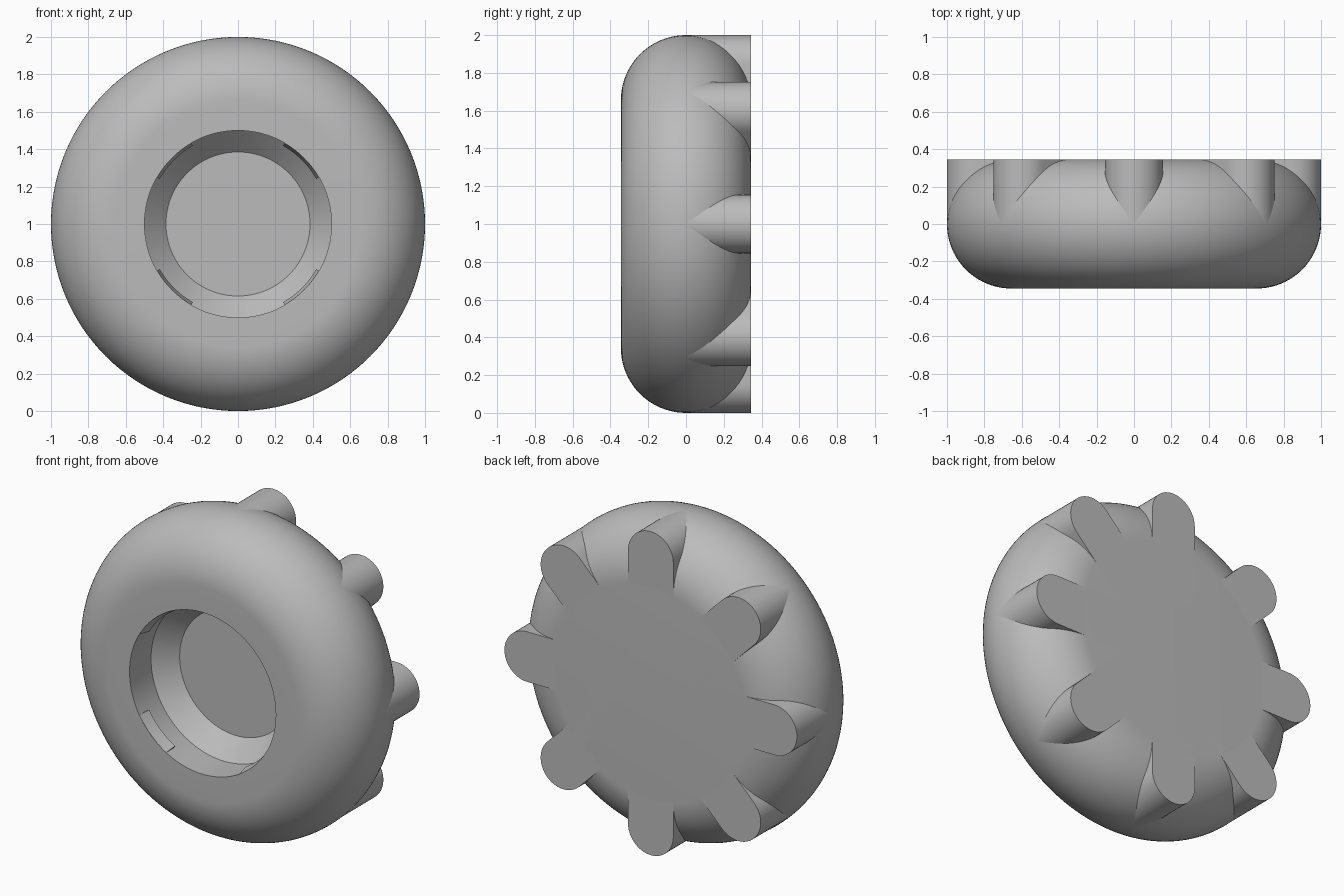
import bpy, bmesh
from math import sin, cos, pi, radians

cube = bpy.data.objects.get("Cube")
if cube:
    bpy.data.objects.remove(cube, do_unlink=True)

R, HALF, CZ = 1.0, 0.345, 1.0        # outer radius, half depth, axis height
LOBE = 0.155                         # lobe radius
SEG = 128

grey = bpy.data.materials.new("grey plastic")
grey.use_nodes = True
colour = (0.5, 0.5, 0.5, 1)
grey.diffuse_color = colour
grey.node_tree.nodes["Principled BSDF"].inputs["Base Color"].default_value = colour


def polar(r, a, y):
    return (r * cos(a), y, CZ + r * sin(a))


def finish(name, bm, angle=30):
    bmesh.ops.recalc_face_normals(bm, faces=bm.faces)
    mesh = bpy.data.meshes.new(name)
    bm.to_mesh(mesh)
    bm.free()
    mesh.materials.append(grey)
    ob = bpy.data.objects.new(name, mesh)
    bpy.context.collection.objects.link(ob)
    bpy.ops.object.select_all(action='DESELECT')
    ob.select_set(True)
    bpy.context.view_layer.objects.active = ob
    bpy.ops.object.shade_smooth_by_angle(angle=radians(angle))
    return ob


def sweep(bm, profile, start, end, steps, closed_profile=False):
    """Turn an (r, y) profile about the knob axis, with end caps on partial turns."""
    full = abs(end - start - 2 * pi) < 1e-6
    count = steps if full else steps + 1
    rings = [[bm.verts.new(polar(r, start + (end - start) * i / steps, y))
              for r, y in profile] for i in range(count)]
    n = len(profile)
    for i in range(steps):
        a, b = rings[i], rings[(i + 1) % count]
        for j in range(n if closed_profile else n - 1):
            k = (j + 1) % n
            bm.faces.new((a[j], a[k], b[k], b[j]))
    if not full:
        bm.faces.new(rings[0])
        bm.faces.new(rings[-1])
    return rings


# Rounded body with a stepped, tapered recess in the front
core = R - HALF
profile = [(0.385, -0.02), (0.5, -0.135), (0.5, -HALF)]
profile += [(core + HALF * cos(t), HALF * sin(t))
            for t in (-pi / 2 + pi * i / 40 for i in range(41))]
bm = bmesh.new()
rings = sweep(bm, profile, 0, 2 * pi, SEG)
bm.faces.new([ring[0] for ring in rings])
bm.faces.new([ring[-1] for ring in rings])
finish("knob_body", bm)

# Eight-lobed grip standing out at the back
outline = []
for k in range(8):
    a = k * pi / 4
    for i in range(25):
        t = -pi / 2 + pi * i / 24
        u, v = R - LOBE + LOBE * cos(t), LOBE * sin(t)
        outline.append((u * cos(a) - v * sin(a), u * sin(a) + v * cos(a)))
    notch = LOBE / sin(pi / 8)
    outline.append((notch * cos(a + pi / 8), notch * sin(a + pi / 8)))
bm = bmesh.new()
front = [bm.verts.new((x, 0.005, CZ + z)) for x, z in outline]
back = [bm.verts.new((x, HALF, CZ + z)) for x, z in outline]
bm.faces.new(front)
bm.faces.new(back)
for i in range(len(outline)):
    j = (i + 1) % len(outline)
    bm.faces.new((front[i], front[j], back[j], back[i]))
finish("grip_lobes", bm)

# Four ramped snap ridges inside the recess mouth
ridge = [(0.503, -HALF + 0.001), (0.499, -HALF + 0.001), (0.483, -0.27), (0.503, -0.27)]
for k, label in enumerate(("upper_left", "upper_right", "lower_right", "lower_left")):
    mid = pi / 4 + k * pi / 2
    bm = bmesh.new()
    sweep(bm, ridge, mid - pi / 12, mid + pi / 12, 12, closed_profile=True)
    finish("snap_ridge_" + label, bm, 10)
